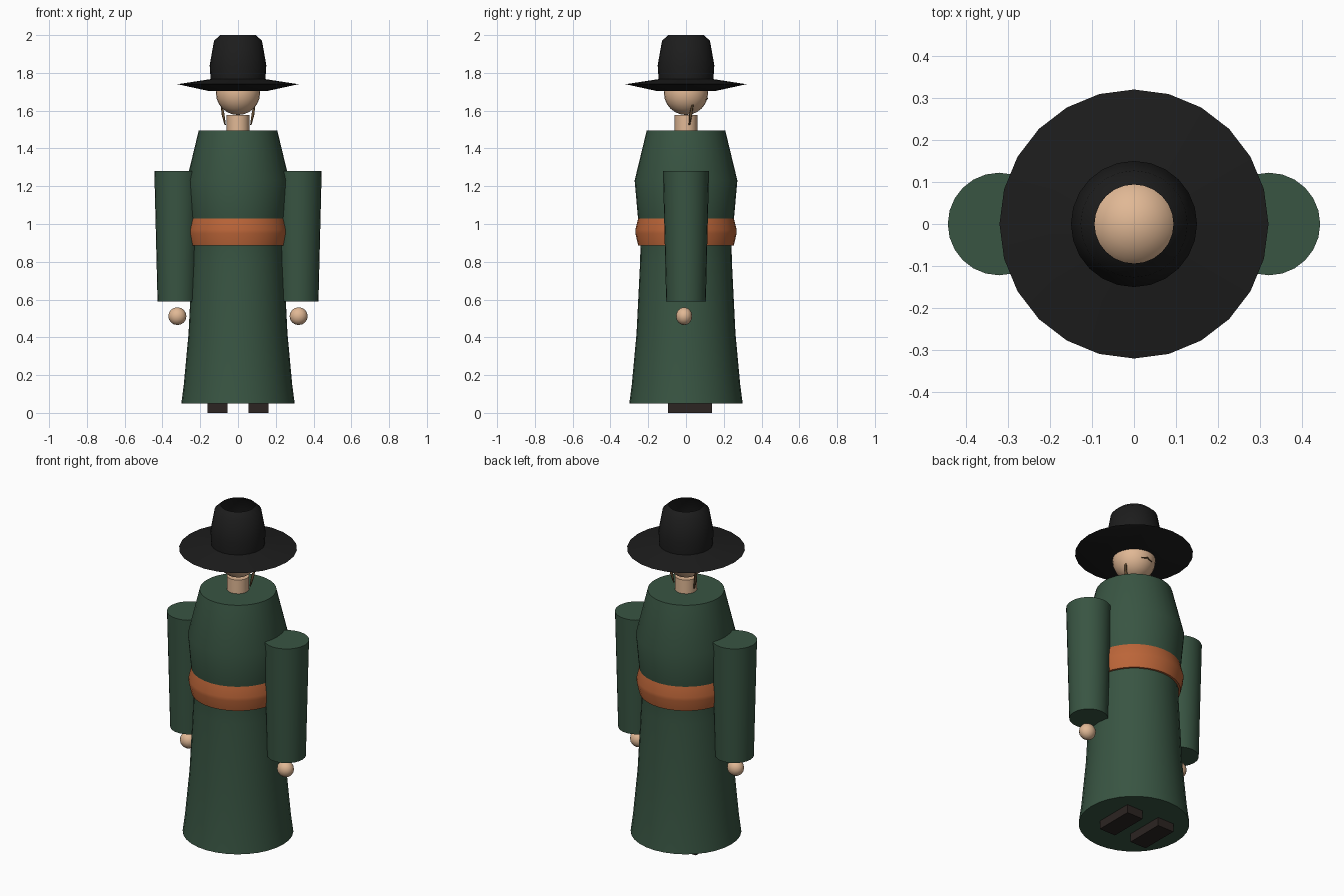
import bpy, bmesh, math
from mathutils import Vector

if "Cube" in bpy.data.objects:
    bpy.data.objects.remove(bpy.data.objects["Cube"])


def material(name, rgb):
    m = bpy.data.materials.new(name)
    m.diffuse_color = (*rgb, 1)
    m.use_nodes = True
    m.node_tree.nodes["Principled BSDF"].inputs["Base Color"].default_value = m.diffuse_color
    return m


GREEN = material("green_cloth", (0.04, 0.09, 0.055))
BLACK = material("black_felt", (0.012, 0.012, 0.012))
SKIN = material("skin", (0.75, 0.48, 0.30))
ORANGE = material("orange_sash", (0.50, 0.13, 0.04))
HAIR = material("brown_hair", (0.12, 0.07, 0.03))
SHOE = material("dark_leather", (0.025, 0.018, 0.016))


def finish(name, bm, mat, angle=40):
    bmesh.ops.recalc_face_normals(bm, faces=bm.faces)
    me = bpy.data.meshes.new(name)
    bm.to_mesh(me)
    bm.free()
    me.materials.append(mat)
    ob = bpy.data.objects.new(name, me)
    bpy.context.collection.objects.link(ob)
    if angle:
        bpy.ops.object.select_all(action='DESELECT')
        ob.select_set(True)
        bpy.context.view_layer.objects.active = ob
        bpy.ops.object.shade_smooth_by_angle(angle=math.radians(angle))
    return ob


def lathe(name, profile, mat, sides=24, centre=(0, 0), caps=True, angle=40):
    """Stack rings of (radius, height) around a vertical axis."""
    bm = bmesh.new()
    rings = []
    for r, z in profile:
        rings.append([bm.verts.new((centre[0] + r * math.cos(2 * math.pi * i / sides),
                                    centre[1] + r * math.sin(2 * math.pi * i / sides), z))
                      for i in range(sides)])
    for a, b in zip(rings, rings[1:]):
        for i in range(sides):
            j = (i + 1) % sides
            bm.faces.new((a[i], a[j], b[j], b[i]))
    if caps:
        bm.faces.new(rings[0][::-1])
        bm.faces.new(rings[-1])
    return finish(name, bm, mat, angle)


def ball(name, centre, size, mat, sides=24):
    bm = bmesh.new()
    bmesh.ops.create_uvsphere(bm, u_segments=sides, v_segments=sides // 2, radius=1)
    for v in bm.verts:
        v.co = Vector(centre) + v.co * Vector(size)
    return finish(name, bm, mat)


def box(name, low, high, mat):
    bm = bmesh.new()
    bmesh.ops.create_cube(bm, size=1)
    low, high = Vector(low), Vector(high)
    for v in bm.verts:
        v.co = (low + high) / 2 + v.co * (high - low)
    return finish(name, bm, mat, 0)


def strand(name, points, radii, mat):
    """Thin tapered tube along a path."""
    cu = bpy.data.curves.new(name, 'CURVE')
    cu.dimensions = '3D'
    cu.bevel_depth = 1
    cu.bevel_resolution = 1
    cu.use_fill_caps = True
    sp = cu.splines.new('POLY')
    sp.points.add(len(points) - 1)
    for p, co, r in zip(sp.points, points, radii):
        p.co = (*co, 1)
        p.radius = r
    cu.materials.append(mat)
    ob = bpy.data.objects.new(name, cu)
    bpy.context.collection.objects.link(ob)


# long robe and sash
lathe("robe", [(0.30, 0.05), (0.287, 0.15), (0.262, 0.42), (0.243, 0.80), (0.24, 0.95),
               (0.255, 1.04), (0.272, 1.23), (0.208, 1.495)], GREEN, 32)
lathe("sash", [(0.236, 0.885), (0.253, 0.885), (0.268, 0.95), (0.268, 0.97),
               (0.253, 1.03), (0.236, 1.03)], ORANGE, 32, caps=False)

# neck and head
lathe("neck", [(0.06, 1.49), (0.06, 1.577)], SKIN, 16)
ball("head", (0, 0, 1.694), (0.117, 0.117, 0.117), SKIN)

# hat: wedge-shaped brim, crown open at the top
lathe("hat", [(0.116, 1.703), (0.15, 1.703), (0.32, 1.74), (0.145, 1.767), (0.15, 1.84),
              (0.127, 1.97), (0.094, 2.0)], BLACK, 24, caps=False)

# mouth line, facing the same way as the shoes
strand("mouth", [(-0.035, 0.107, 1.657), (0, 0.112, 1.664), (0.035, 0.107, 1.657)],
       [0.003, 0.005, 0.003], HAIR)

# paired parts
for s, side in ((-1, "left"), (1, "right")):
    lathe(side + "_sleeve", [(0.105, 0.59), (0.122, 1.28)], GREEN, 24, (0.321 * s, 0))
    ball(side + "_hand", (0.321 * s, -0.01, 0.512), (0.048, 0.043, 0.047), SKIN, 16)
    strand(side + "_side_lock", [(0.088 * s, 0.036, 1.64), (0.079 * s, 0.025, 1.58),
                                 (0.068 * s, 0.018, 1.525)], [0.005, 0.008, 0.004], HAIR)
    x = sorted((0.055 * s, 0.162 * s))
    box(side + "_shoe", (x[0], -0.095, 0), (x[1], 0.138, 0.06), SHOE)
